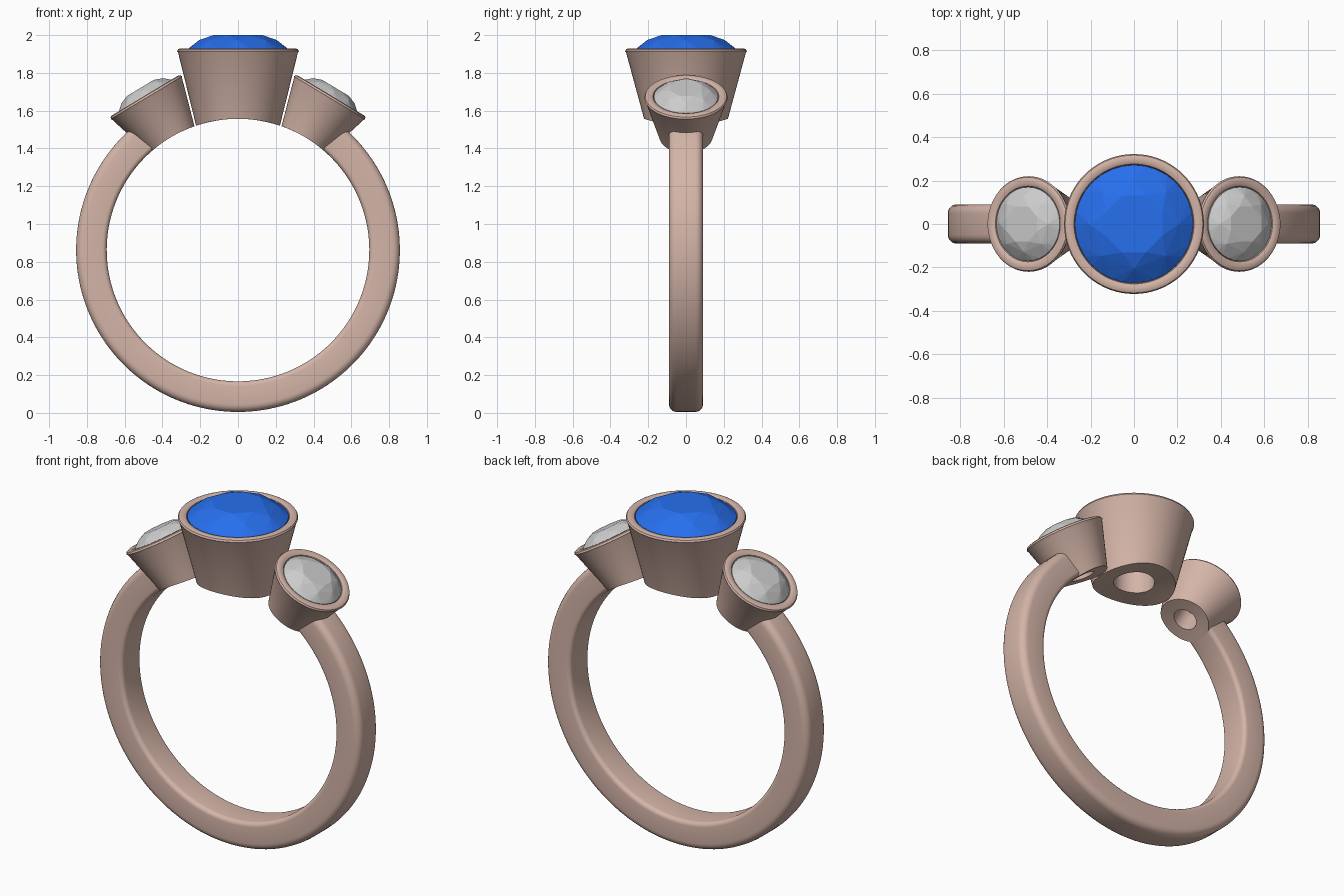
import bpy, bmesh
from math import sin, cos, pi, sqrt, radians
from mathutils import Matrix

if "Cube" in bpy.data.objects:
    bpy.data.objects.remove(bpy.data.objects["Cube"])

CZ = 0.862            # height of the band centre
R_IN, R_OUT = 0.695, 0.857
HALF_W = 0.09
TILT = radians(31)    # angle of the side stones


def material(name, rgb):
    m = bpy.data.materials.new(name)
    m.diffuse_color = (*rgb, 1)
    m.use_nodes = True
    m.node_tree.nodes["Principled BSDF"].inputs["Base Color"].default_value = m.diffuse_color
    return m


GOLD = material("rose_gold", (0.66, 0.46, 0.39))
BLUE = material("blue_gem", (0.02, 0.16, 0.85))
CLEAR = material("clear_gem", (0.62, 0.62, 0.62))


def finish(bm, name, mat, angle=0, smooth=True):
    """Turn a bmesh into an object tilted about the band centre."""
    bmesh.ops.recalc_face_normals(bm, faces=bm.faces)
    me = bpy.data.meshes.new(name)
    bm.to_mesh(me)
    bm.free()
    me.materials.append(mat)
    ob = bpy.data.objects.new(name, me)
    bpy.context.collection.objects.link(ob)
    ob.matrix_world = Matrix.Translation((0, 0, CZ)) @ Matrix.Rotation(angle, 4, 'Y')
    if smooth:
        bpy.ops.object.select_all(action='DESELECT')
        ob.select_set(True)
        bpy.context.view_layer.objects.active = ob
        bpy.ops.object.shade_smooth_by_angle(angle=radians(35))
    return ob


def bridge(bm, a, b):
    n = len(a)
    for i in range(n):
        j = (i + 1) % n
        bm.faces.new((a[i], a[j], b[j], b[i]))


def band_section():
    """Rounded rectangle as (radius, y) points; outer corners rounder."""
    pts = []
    for r, y, c, a0 in ((R_OUT, 1, 0.04, 0), (R_IN, 1, 0.025, 90),
                        (R_IN, -1, 0.025, 180), (R_OUT, -1, 0.04, 270)):
        cr = r - c if r == R_OUT else r + c
        cy = y * (HALF_W - c)
        for k in range(6):
            a = radians(a0 + 18 * k)
            pts.append((cr + c * cos(a), cy + c * sin(a)))
    return pts


def make_band():
    # open arc whose ends are buried in the side bezels
    bm = bmesh.new()
    start, steps = radians(38.5), 128
    rings = []
    for i in range(steps + 1):
        a = start + (2 * pi - 2 * start) * i / steps
        rings.append([bm.verts.new((r * sin(a), y, r * cos(a))) for r, y in band_section()])
    for a, b in zip(rings, rings[1:]):
        bridge(bm, a, b)
    bm.faces.new(rings[0])
    bm.faces.new(rings[-1])
    finish(bm, "band", GOLD)


def make_bezel(name, r_top, r_bot, r_gem, r_hole, h, angle):
    # lathed cup; points with height None follow the finger hole
    w = r_top - r_gem
    prof = [(r_bot, None), (r_top - 0.005, h - 0.022), (r_top, h - 0.014),
            (r_top - 0.1 * w, h - 0.004), (r_top - 0.3 * w, h),
            (r_gem + 0.3 * w, h), (r_gem + 0.08 * w, h - 0.006), (r_gem, h - 0.016),
            (r_gem, h - 0.03), (r_hole, h - 0.03 - (r_gem - r_hole) * 0.95),
            (r_hole, None), ((r_hole + r_bot) / 2, None)]
    bm = bmesh.new()
    n = 72
    rings = []
    for r, z in prof:
        ring = []
        for i in range(n):
            x, y = r * cos(2 * pi * i / n), r * sin(2 * pi * i / n)
            ring.append(bm.verts.new((x, y, sqrt(R_IN ** 2 - x * x) if z is None else z)))
        rings.append(ring)
    for a, b in zip(rings, rings[1:] + rings[:1]):
        bridge(bm, a, b)
    finish(bm, name, GOLD, angle)


def make_gem(name, r, h, top, mat, angle):
    # brilliant cut: convex hull of table, crown, girdle and pavilion rings
    bm = bmesh.new()
    rise = top - h
    for f, z, n, turn in ((0.52, top, 8, 0.5), (0.76, h + 0.62 * rise, 8, 0),
                          (1.0, h - 0.008, 32, 0), (1.0, h - 0.02, 32, 0),
                          (0.25, h - 0.02 - 0.66 * r, 8, 0.5)):
        for i in range(n):
            a = 2 * pi * (i + turn) / n
            bm.verts.new((f * r * cos(a), f * r * sin(a), z))
    bm.verts.new((0, 0, h - 0.02 - 0.86 * r))
    bmesh.ops.convex_hull(bm, input=bm.verts)
    bmesh.ops.dissolve_limit(bm, angle_limit=radians(1), verts=bm.verts, edges=bm.edges)
    finish(bm, name, mat, angle, smooth=False)


make_band()

# centre stone
make_bezel("centre_bezel", 0.322, 0.222, 0.272, 0.11, 1.067, 0)
make_gem("centre_gem", 0.272, 1.067, 2.0 - CZ, BLUE, 0)

# side stones
for side, s in (("right", 1), ("left", -1)):
    make_bezel(side + "_bezel", 0.22, 0.14, 0.17, 0.065, 0.955, s * TILT)
    make_gem(side + "_gem", 0.17, 0.955, 1.002, CLEAR, s * TILT)
